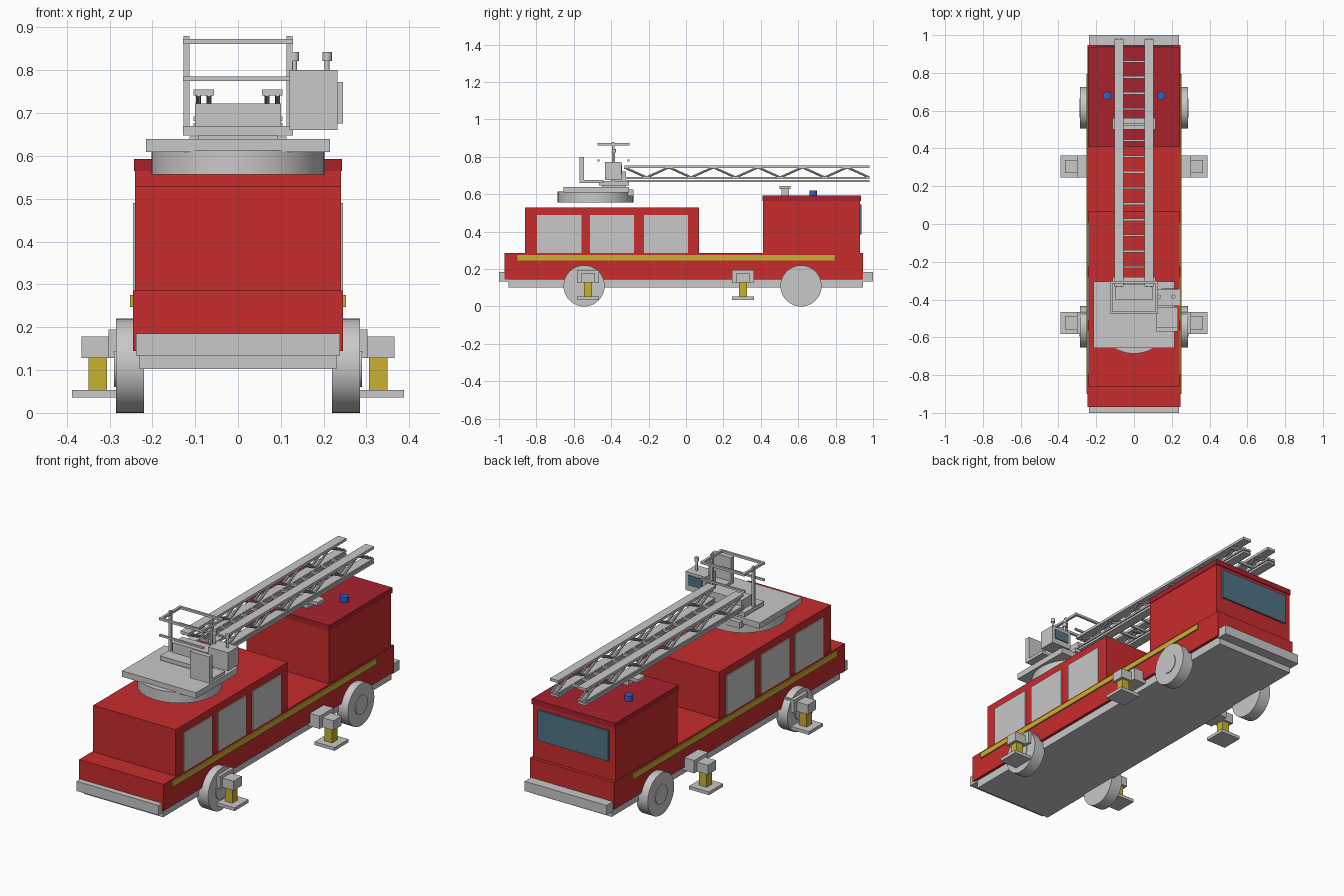
import bpy, math
from mathutils import Vector

if "Cube" in bpy.data.objects:
    bpy.data.objects.remove(bpy.data.objects["Cube"])


def material(name, rgb):
    m = bpy.data.materials.new(name)
    m.diffuse_color = (*rgb, 1)
    m.use_nodes = True
    m.node_tree.nodes["Principled BSDF"].inputs["Base Color"].default_value = m.diffuse_color
    return m


RED = material("red", (0.58, 0.025, 0.025))
DARK_RED = material("dark_red", (0.39, 0.016, 0.026))
GREY = material("light_grey", (0.58, 0.58, 0.58))
YELLOW = material("yellow", (0.58, 0.45, 0.03))
BLUE = material("blue", (0.03, 0.12, 0.6))
GLASS = material("glass", (0.08, 0.17, 0.23))


def box(name, x, y, z, mat):
    """Box from (min, max) ranges on each axis."""
    bpy.ops.mesh.primitive_cube_add(
        size=1, location=[(a + b) / 2 for a, b in (x, y, z)])
    ob = bpy.context.object
    ob.scale = [b - a for a, b in (x, y, z)]
    bpy.ops.object.transform_apply(location=False, rotation=False, scale=True)
    ob.name = name
    ob.data.materials.append(mat)
    return ob


def rod(name, p, q, r, mat, sides=48):
    """Cylinder between two points."""
    p, q = Vector(p), Vector(q)
    bpy.ops.mesh.primitive_cylinder_add(
        vertices=sides, radius=r, depth=(q - p).length, location=(p + q) / 2)
    ob = bpy.context.object
    ob.rotation_euler = (q - p).to_track_quat('Z', 'Y').to_euler()
    ob.name = name
    ob.data.materials.append(mat)
    bpy.ops.object.shade_smooth_by_angle(angle=math.radians(35))
    return ob


def span(s, a, b):
    """Range a..b mirrored to side s."""
    return tuple(sorted((s * a, s * b)))


# Body
box("chassis", (-.23, .23), (-.95, .945), (.102, .146), GREY)
box("lower_body", (-.245, .245), (-.97, .947), (.145, .286), RED)
box("rear_body", (-.24, .24), (-.86, .07), (.28, .53), RED)
box("cab", (-.24, .24), (.412, .93), (.28, .57), RED)
box("cab_roof", (-.243, .243), (.41, .935), (.565, .593), DARK_RED)
box("windscreen", (-.205, .205), (.93, .939), (.385, .545), GLASS)
box("rear_bumper", (-.238, .238), (-1, -.95), (.134, .185), GREY)
box("front_bumper", (-.238, .238), (.94, 1), (.134, .185), GREY)

for s in (-1, 1):
    box("stripe", span(s, .244, .252), (-.9, .795), (.247, .275), YELLOW)
    for y0, y1 in ((-.797, -.56), (-.513, -.278), (-.225, .01)):
        box("side_shutter", span(s, .238, .245), (y0, y1), (.285, .49), GREY)
    # Wheels with hubs
    for y in (-.545, .615):
        rod("wheel", (s * .22, y, .11), (s * .285, y, .11), .11, GREY)
        rod("wheel_hub", (s * .28, y, .11), (s * .289, y, .11), .05, GREY)
    # Stabiliser legs
    for y in (-.524, .305):
        box("stabiliser_housing", span(s, .2, .302), (y - .058, y + .058),
            (.128, .195), GREY)
        box("stabiliser_arm", span(s, .28, .365), (y - .034, y + .034),
            (.128, .178), GREY)
        box("stabiliser_leg", span(s, .306, .349), (y - .022, y + .022),
            (.05, .13), YELLOW)
        box("stabiliser_foot", span(s, .272, .388), (y - .058, y + .058),
            (.036, .053), GREY)
    rod("beacon", (s * .143, .68, .59), (s * .143, .68, .621), .021, BLUE, 24)

# Ladder rest on the cab roof
box("rest_post", (-.05, .05), (.51, .55), (.59, .632), GREY)
box("rest_top", (-.113, .113), (.50, .56), (.628, .645), GREY)

# Turntable and operator platform
rod("turntable", (0, -.484, .556), (0, -.484, .614), .202, GREY, 64)
box("turntable_plate", (-.215, .215), (-.656, -.305), (.609, .64), GREY)
box("turntable_block", (-.115, .115), (-.312, -.28), (.592, .625), GREY)
box("pedestal", (-.092, .092), (-.45, -.32), (.638, .65), GREY)
box("platform", (-.128, .128), (-.466, -.305), (.648, .67), GREY)
box("seat_base", (.12, .232), (-.57, -.44), (.66, .676), GREY)
box("seat_back", (.12, .232), (-.57, -.545), (.66, .80), GREY)
box("console", (.128, .245), (-.433, -.345), (.676, .773), GREY)
box("console_screen", (.145, .228), (-.346, -.341), (.705, .758), GLASS)
for x in (.132, .208):
    rod("joystick", (x, -.385, .77), (x, -.385, .83), .006, GREY, 12)
    rod("joystick_knob", (x, -.385, .822), (x, -.385, .842), .011, GREY, 16)

# Guard rails
for s in (-1, 1):
    box("guard_post", span(s, .113, .127), (-.396, -.382), (.66, .88), GREY)
    box("top_rail_side", span(s, .114, .126), (-.474, -.302), (.861, .873), GREY)
for y in (-.468, -.308):
    box("top_rail", (-.128, .128), (y - .006, y + .006), (.861, .873), GREY)
    box("middle_rail", (-.128, .128), (y - .005, y + .005), (.775, .785), GREY)

# Ladder
Y0, Y1, BAYS = -.33, .98, 11
box("ladder_root", (-.1, .1), (-.4, -.32), (.665, .722), GREY)
for s in (-1, 1):
    box("ladder_upper_rail", span(s, .056, .104), (Y0, Y1), (.741, .755), GREY)
    box("ladder_lower_rail", span(s, .056, .104), (Y0, Y1), (.682, .692), GREY)
    box("ladder_base_rail", span(s, .056, .104), (Y0, Y1), (.665, .677), GREY)
    # Zigzag braces between the rails
    step = (Y1 - Y0) / BAYS
    for i in range(BAYS):
        za, zb = (.69, .744) if i % 2 else (.744, .69)
        for x in (.068, .092):
            rod("ladder_brace", (s * x, Y0 + i * step, za),
                (s * x, Y0 + (i + 1) * step, zb), .006, GREY, 8)
for i in range(14):
    y = .86 - i * .0837
    box("rung", (-.06, .06), (y - .006, y + .006), (.681, .693), GREY)
